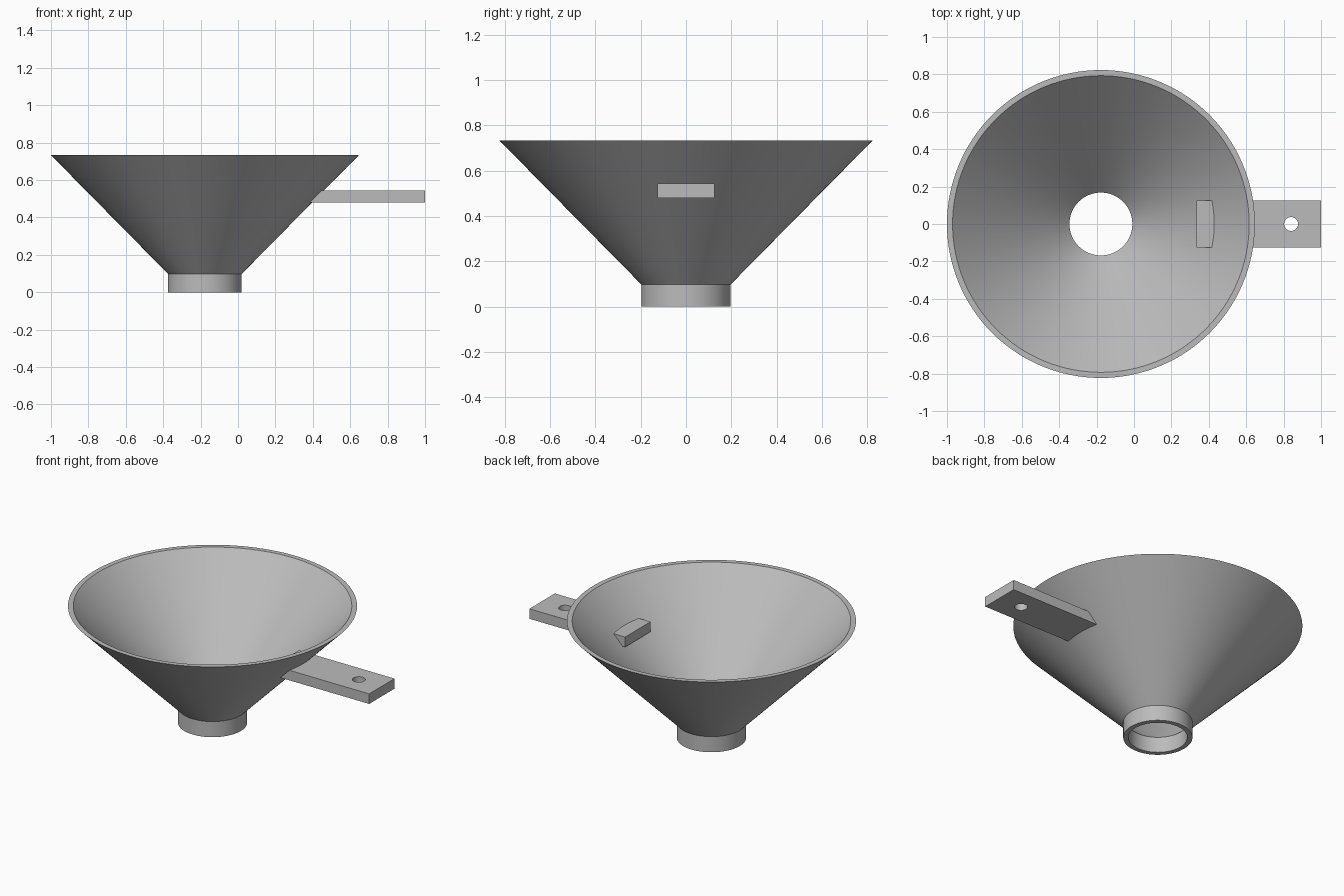
import bpy, bmesh, math
from mathutils import Matrix, Vector

cube = bpy.data.objects.get("Cube")
if cube:
    bpy.data.objects.remove(cube, do_unlink=True)

AXIS_X = -0.177          # funnel axis
SEGMENTS = 128
HEIGHT, NECK = 0.733, 0.098

grey = bpy.data.materials.new("grey plastic")
grey.use_nodes = True
color = (0.5, 0.5, 0.5, 1)
grey.diffuse_color = color
grey.node_tree.nodes["Principled BSDF"].inputs["Base Color"].default_value = color


def add_object(name, bm):
    bmesh.ops.recalc_face_normals(bm, faces=bm.faces)
    mesh = bpy.data.meshes.new(name)
    bm.to_mesh(mesh)
    bm.free()
    mesh.materials.append(grey)
    obj = bpy.data.objects.new(name, mesh)
    bpy.context.collection.objects.link(obj)
    return obj


def activate(obj):
    bpy.ops.object.select_all(action='DESELECT')
    obj.select_set(True)
    bpy.context.view_layer.objects.active = obj


# Funnel: closed wall profile turned around the axis
profile = [(0.197, 0), (0.197, NECK), (0.823, HEIGHT),
           (0.793, HEIGHT), (0.168, NECK), (0.168, 0)]
bm = bmesh.new()
verts = [bm.verts.new((AXIS_X + r, 0, z)) for r, z in profile]
edges = [bm.edges.new((v, verts[i - 1])) for i, v in enumerate(verts)]
bmesh.ops.spin(bm, geom=edges, cent=(AXIS_X, 0, 0), axis=(0, 0, 1),
               angle=math.tau, steps=SEGMENTS, use_merge=True)
bmesh.ops.remove_doubles(bm, verts=bm.verts, dist=0.0001)
funnel = add_object("funnel_body", bm)
activate(funnel)
bpy.ops.object.shade_smooth_by_angle(angle=math.radians(30))

# Handle: flat bar passing through the funnel wall
x0, x1, z0, z1 = 0.335, 1.0, 0.48, 0.543
center = Vector(((x0 + x1) / 2, 0, (z0 + z1) / 2))
bm = bmesh.new()
bmesh.ops.create_cube(bm, size=1, matrix=Matrix.Translation(center)
                      @ Matrix.Diagonal((x1 - x0, 0.252, z1 - z0, 1)))
handle = add_object("handle", bm)

# Hanging hole near the handle's end
bm = bmesh.new()
bmesh.ops.create_cone(bm, cap_ends=True, segments=48, radius1=0.037, radius2=0.037,
                      depth=0.3, matrix=Matrix.Translation((0.84, 0, center.z)))
cutter = add_object("hole_cutter", bm)
cutter.hide_render = True
cut = handle.modifiers.new("hanging_hole", 'BOOLEAN')
cut.operation = 'DIFFERENCE'
cut.solver = 'EXACT'
cut.object = cutter
activate(handle)
bpy.ops.object.modifier_apply(modifier=cut.name)
bpy.data.objects.remove(cutter, do_unlink=True)
bpy.ops.object.shade_smooth_by_angle(angle=math.radians(30))
